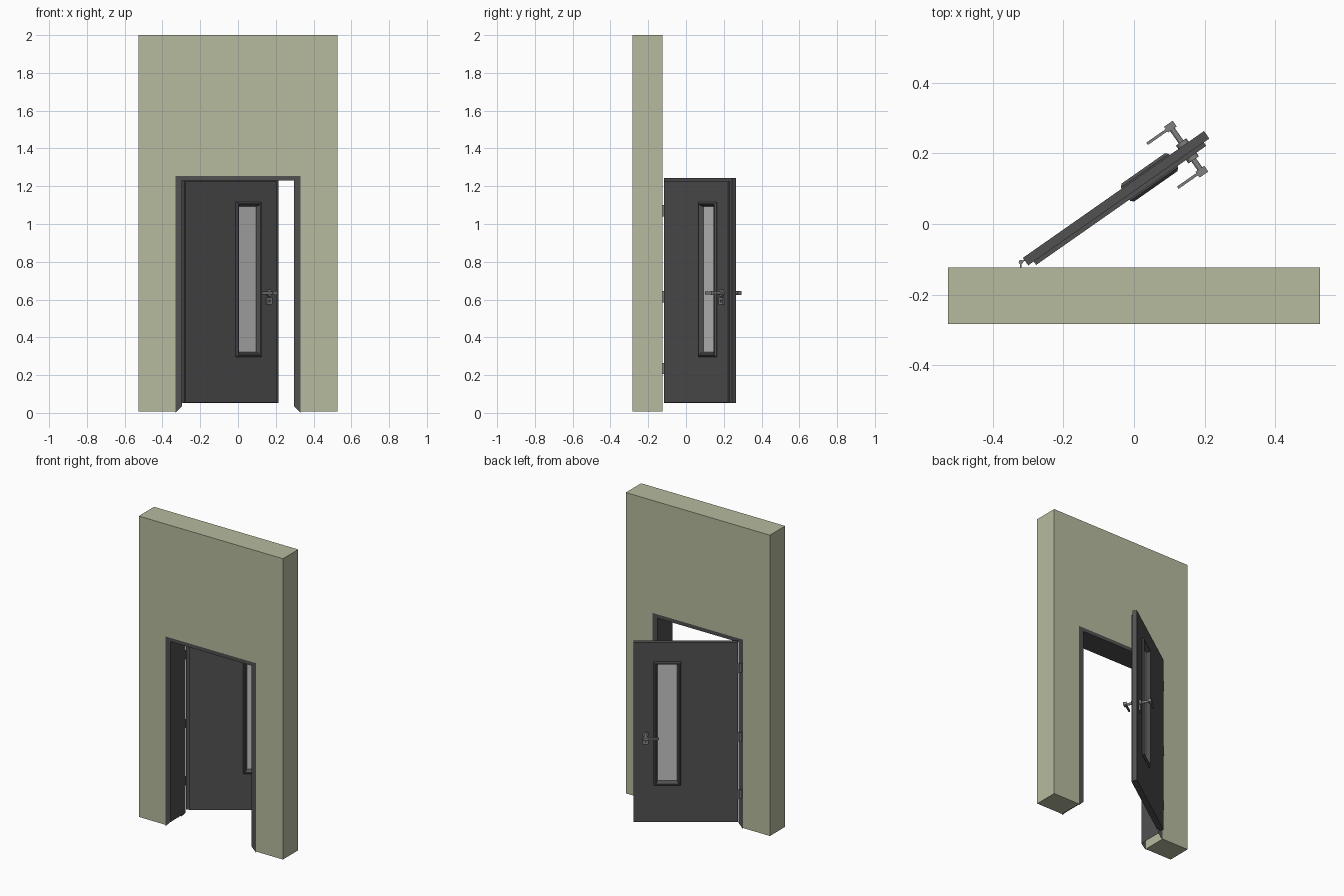
import bpy, bmesh, math
from mathutils import Matrix

if "Cube" in bpy.data.objects:
    bpy.data.objects.remove(bpy.data.objects["Cube"])

def material(name, rgb):
    m = bpy.data.materials.new(name)
    m.diffuse_color = (*rgb, 1)
    m.use_nodes = True
    m.node_tree.nodes["Principled BSDF"].inputs["Base Color"].default_value = m.diffuse_color
    return m

WALL = material("sage_wall", (0.468, 0.497, 0.342))
DARK = material("charcoal", (0.082, 0.082, 0.084))
METAL = material("grey_metal", (0.216, 0.216, 0.216))
GLASS = material("pale_glass", (0.55, 0.55, 0.55))

# The open leaf has its own frame: local x along the door, -y towards the front
HINGE = (-0.315, -0.096, 0)
ANGLE = math.radians(35)

def finish(bm, name, mat, on_door=False, recalc=True):
    if recalc:
        bmesh.ops.recalc_face_normals(bm, faces=bm.faces)
    me = bpy.data.meshes.new(name)
    bm.to_mesh(me)
    bm.free()
    me.materials.append(mat)
    ob = bpy.data.objects.new(name, me)
    bpy.context.collection.objects.link(ob)
    if on_door:
        ob.location = HINGE
        ob.rotation_euler.z = ANGLE
    return ob

def box(name, mat, x, y, z, on_door=True):
    bm = bmesh.new()
    size = [b - a for a, b in (x, y, z)]
    mid = [(a + b) / 2 for a, b in (x, y, z)]
    bmesh.ops.create_cube(bm, size=1, matrix=Matrix.Translation(mid) @ Matrix.Diagonal((*size, 1)))
    return finish(bm, name, mat, on_door)

def cylinder(name, mat, r, y, x, z):
    """Cylinder along the door's thickness."""
    bm = bmesh.new()
    bmesh.ops.create_cone(bm, cap_ends=True, segments=20, radius1=r, radius2=r, depth=abs(y[1] - y[0]),
                          matrix=Matrix.Translation((x, sum(y) / 2, z)) @ Matrix.Rotation(math.pi / 2, 4, 'X'))
    return finish(bm, name, mat, True)

def rect_rings(name, mat, rings):
    """Closed tube of rectangles (x0, x1, z0, z1, n), n = depth towards the front."""
    bm = bmesh.new()
    loops = [[bm.verts.new((x, -n, z)) for x, z in ((x0, z0), (x1, z0), (x1, z1), (x0, z1))]
             for x0, x1, z0, z1, n in rings]
    for a, b in zip(loops, loops[1:] + loops[:1]):
        for i in range(4):
            j = (i + 1) % 4
            bm.faces.new((a[i], a[j], b[j], b[i]))
    return finish(bm, name, mat, True)

# Wall with doorway
Y0, Y1 = -0.284, -0.124
HW, HEAD = 0.331, 1.255
bm = bmesh.new()
outline = [(-0.528, 0.008), (-HW, 0.008), (-HW, HEAD), (HW, HEAD), (HW, 0.008),
           (0.528, 0.008), (0.528, 2), (-0.528, 2)]
face = bm.faces.new([bm.verts.new((x, Y0, z)) for x, z in outline])
ext = bmesh.ops.extrude_face_region(bm, geom=[face])
bmesh.ops.translate(bm, vec=(0, Y1 - Y0, 0), verts=[v for v in ext["geom"] if isinstance(v, bmesh.types.BMVert)])
finish(bm, "wall", WALL)

# Hollow door lining, open at the mitred feet
IW, IH = 0.297, 1.23
outer = [(-HW, 0), (-HW, HEAD), (HW, HEAD), (HW, 0)]
inner = [(-IW, 0.035), (-IW, IH), (IW, IH), (IW, 0.035)]
bm = bmesh.new()
rows = [[bm.verts.new((x, y, z)) for x, z in pts]
        for pts, y in ((outer, Y0), (inner, Y0), (inner, Y1), (outer, Y1))]
for a, b in zip(rows, rows[1:]):
    for i in range(3):
        bm.faces.new((a[i], a[i + 1], b[i + 1], b[i]))
bm.normal_update()
bm.faces.ensure_lookup_table()
if bm.faces[0].normal.y > 0:
    bmesh.ops.reverse_faces(bm, faces=bm.faces[:])
finish(bm, "door_frame", DARK, recalc=False)

# Rebated door leaf with window hole
L, T1, T2 = 0.627, 0.026, 0.038
hole = (0.36, 0.49, 0.31, 1.105)
rect_rings("door_leaf", DARK, [
    (0, L, 0.053, 1.243, 0), (0, L, 0.053, 1.243, T1),
    (0.019, L - 0.019, 0.056, 1.226, T1), (0.019, L - 0.019, 0.056, 1.226, T2),
    (*hole, T2), (*hole, 0)])

# Chamfered window trim on both faces
def inset(d, n):
    return (0.342 + d, 0.508 - d, 0.297 + d, 1.117 - d, n)

for side, base, s in (("front", T2, 1), ("back", 0, -1)):
    rect_rings(f"window_trim_{side}", DARK, [
        inset(0, base - 0.002 * s), inset(0, base + 0.004 * s), inset(0.008, base + 0.012 * s),
        inset(0.014, base + 0.012 * s), inset(0.025, base - 0.008 * s), inset(0.025, base - 0.012 * s),
        inset(0.017, base - 0.012 * s), inset(0.017, base - 0.002 * s)])
box("window_glass", GLASS, (0.36, 0.49), (-0.023, -0.015), (0.31, 1.105))

# Lever handles, roses and key plates on both faces
HX, HZ = 0.556, 0.635
for side, base, s in (("front", -T2, -1), ("back", 0, 1)):
    def span(a, b):
        return tuple(sorted((base + s * a, base + s * b)))
    reach = 0.0 if side == "back" else -0.012
    cylinder(f"handle_rose_{side}", METAL, 0.018, span(-0.001, 0.012), HX, HZ)
    cylinder(f"handle_neck_{side}", METAL, 0.008, span(0.01, 0.06 + reach), HX, HZ)
    box(f"handle_hub_{side}", METAL, (0.541, 0.571), span(0.055 + reach, 0.075 + reach), (HZ - 0.01, HZ + 0.01))
    box(f"handle_lever_{side}", METAL, (0.474, 0.545), span(0.059 + reach, 0.067 + reach), (HZ - 0.008, HZ + 0.008))
    box(f"key_plate_{side}", METAL, (0.538, 0.574), span(-0.001, 0.01), (0.573, 0.611))
    cylinder(f"lock_cylinder_{side}", DARK, 0.007, span(0.009, 0.013), HX, 0.592)

# Hinges: knuckle pin and a leaf running to the wall
for i, z in enumerate((0.235, 0.615, 1.07)):
    bm = bmesh.new()
    bmesh.ops.create_cone(bm, cap_ends=True, segments=16, radius1=0.006, radius2=0.006, depth=0.06,
                          matrix=Matrix.Translation((-0.321, -0.108, z)))
    finish(bm, f"hinge_pin_{i}", METAL)
    box(f"hinge_plate_{i}", METAL, (-0.323, -0.319), (-0.126, -0.108), (z - 0.03, z + 0.03), False)
    box(f"hinge_tab_{i}", METAL, (-0.006, 0.008), (-0.01, -0.005), (z - 0.03, z + 0.03))

# Smooth the round parts, keep edges crisp
bpy.ops.object.select_all(action='DESELECT')
for ob in bpy.context.collection.objects:
    if any(k in ob.name for k in ("rose", "neck", "pin", "cylinder")):
        ob.select_set(True)
        bpy.context.view_layer.objects.active = ob
bpy.ops.object.shade_smooth_by_angle()
